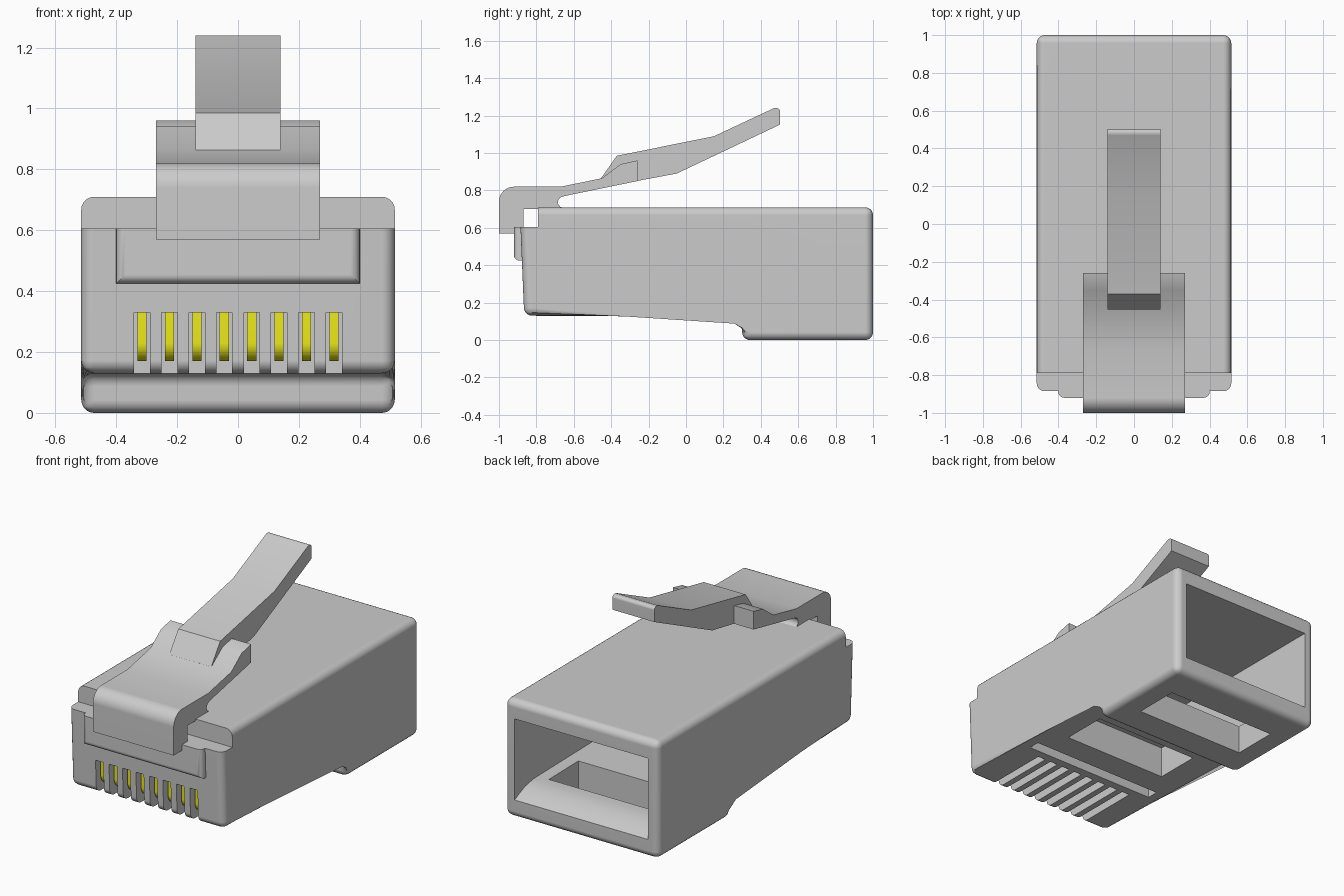
import bpy, bmesh, math
from mathutils import Vector

if "Cube" in bpy.data.objects:
    bpy.data.objects.remove(bpy.data.objects["Cube"])


def make_object(name, bm):
    bmesh.ops.recalc_face_normals(bm, faces=bm.faces)
    mesh = bpy.data.meshes.new(name)
    bm.to_mesh(mesh)
    bm.free()
    ob = bpy.data.objects.new(name, mesh)
    bpy.context.collection.objects.link(ob)
    return ob


def extrude_profile(bm, pts, half, cx=0.0):
    """Extrude a closed (y, z) profile along x."""
    a = [bm.verts.new((cx - half, y, z)) for y, z in pts]
    b = [bm.verts.new((cx + half, y, z)) for y, z in pts]
    bm.faces.new(a)
    bm.faces.new(b[::-1])
    n = len(pts)
    for i in range(n):
        j = (i + 1) % n
        bm.faces.new((a[i], b[i], b[j], a[j]))


def box(bm, half, y0, y1, z0, z1, cx=0.0):
    extrude_profile(bm, [(y0, z0), (y1, z0), (y1, z1), (y0, z1)], half, cx)


def arc(cy, cz, r, a0, a1, n=8):
    return [(cy + r * math.cos(math.radians(a0 + (a1 - a0) * i / n)),
             cz + r * math.sin(math.radians(a0 + (a1 - a0) * i / n))) for i in range(n + 1)]


def bevel(bm, width, keep):
    edges = [e for e in bm.edges if keep(e)]
    bmesh.ops.bevel(bm, geom=edges, offset=width, offset_type='OFFSET',
                    segments=5, profile=0.5, affect='EDGES')


def activate(ob):
    bpy.ops.object.select_all(action='DESELECT')
    ob.select_set(True)
    bpy.context.view_layer.objects.active = ob


def cut(ob, cutter):
    cutter.hide_render = True
    m = ob.modifiers.new("cut", 'BOOLEAN')
    m.operation, m.solver, m.object = 'DIFFERENCE', 'EXACT', cutter
    activate(ob)
    bpy.ops.object.modifier_apply(modifier=m.name)
    bpy.data.objects.remove(cutter)


def smooth(ob):
    activate(ob)
    bpy.ops.object.shade_smooth_by_angle(angle=math.radians(30))
    m = ob.modifiers.new("normals", 'WEIGHTED_NORMAL')
    m.keep_sharp = True


# Housing: stepped block, rounded everywhere but at the sharp front ledge
bm = bmesh.new()
extrude_profile(bm, [(-.865, .13), (.30, .13), (.30, 0), (1, 0), (1, .71),
                     (-.79, .71), (-.79, .605), (-.885, .605)], .515)


def ledge(v):
    return v.co.y < -.7 and v.co.z > .5


bevel(bm, .042, lambda e: not (ledge(e.verts[0]) and ledge(e.verts[1])))
housing = make_object("housing", bm)

# Cable cavity open at the back, its floor curving up from the mouth
bm = bmesh.new()
extrude_profile(bm, [(1.1, .11), (1, .11), (.96, .13), (.90, .155), (.82, .17), (.2, .18),
                     (.14, .40), (-.3, .40), (-.3, .60), (1.1, .60)], .445)
cut(housing, make_object("cavity_cutter", bm))

# Openings in the underside and the row of contact slots
slots_x = [-.315 + .09 * i for i in range(8)]
bm = bmesh.new()
box(bm, .37, .50, .78, -.1, .3)
box(bm, .35, -.17, .11, .05, .32)
box(bm, .445, -.40, -.33, .05, .25)
for x in slots_x:
    box(bm, .026, -1, -.45, .05, .33, x)
cut(housing, make_object("underside_cutter", bm))
smooth(housing)

# Raised nose plate with rounded front edges
bm = bmesh.new()
box(bm, .40, -.92, -.85, .425, .605)
bevel(bm, .03, lambda e: all(v.co.y < -.9 for v in e.verts)
      and min(v.co.z for v in e.verts) < .5)
smooth(make_object("nose_plate", bm))

# Gold contacts
gold = bpy.data.materials.new("gold")
gold.diffuse_color = (.85, .83, .01, 1)
gold.use_nodes = True
gold.node_tree.nodes["Principled BSDF"].inputs["Base Color"].default_value = gold.diffuse_color
bm = bmesh.new()
for x in slots_x:
    extrude_profile(bm, arc(-.78, .23, .06, 180, 270) + [(-.44, .17), (-.44, .335), (-.84, .335)],
                    .015, x)
contacts = make_object("contacts", bm)
contacts.data.materials.append(gold)
smooth(contacts)

# Latch base: hooked spring root with the two locking shoulders
bm = bmesh.new()
extrude_profile(bm, [(-.87, .57), (-1, .57)] + arc(-.92, .74, .08, 180, 90)
                + [(-.67, .82), (-.45, .865), (-.35, .94), (-.26, .96), (-.26, .85), (-.65, .77)]
                + arc(-.655, .737, .03, 100, 260, 6) + [(-.655, .70), (-.87, .70)], .27)
smooth(make_object("latch_base", bm))

# Latch lever: narrow bent arm
bm = bmesh.new()
extrude_profile(bm, [(-.455, .864), (-.37, .985), (.15, 1.09), (.47, 1.24)]
                + arc(.485, 1.222, .018, 90, 0, 4)
                + [(.503, 1.152), (-.05, .89), (-.26, .851), (-.44, .84)], .14)
smooth(make_object("latch_lever", bm))
